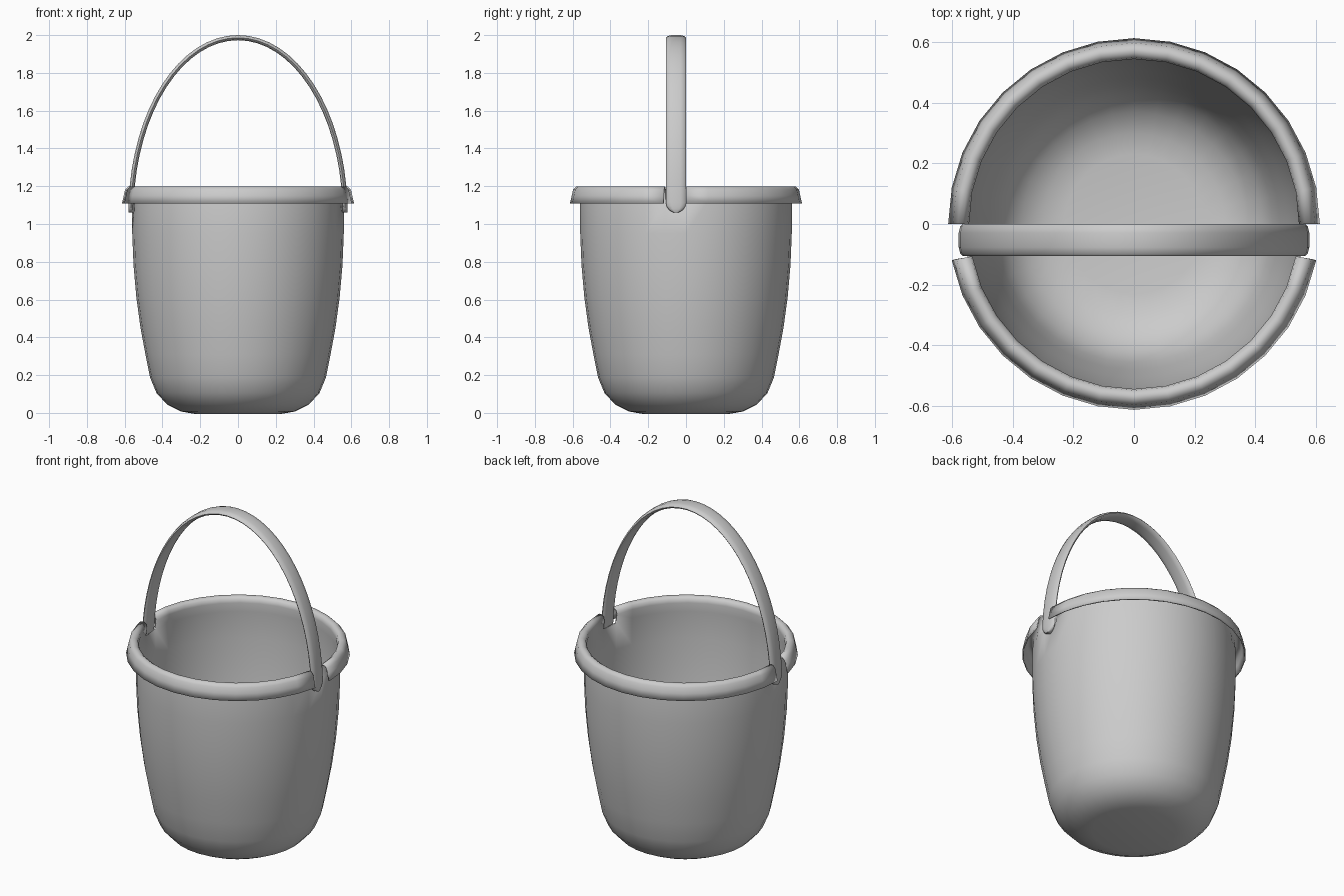
import bpy, bmesh, math
from mathutils import Vector

if "Cube" in bpy.data.objects:
    bpy.data.objects.remove(bpy.data.objects["Cube"])

SEGMENTS = 32

grey = bpy.data.materials.new("grey plastic")
grey.diffuse_color = (0.6, 0.6, 0.6, 1)
grey.use_nodes = True
grey.node_tree.nodes["Principled BSDF"].inputs["Base Color"].default_value = grey.diffuse_color


def finish(name, bm):
    """Turn a bmesh into a smooth shaded, grey object."""
    bmesh.ops.recalc_face_normals(bm, faces=bm.faces)
    mesh = bpy.data.meshes.new(name)
    bm.to_mesh(mesh)
    bm.free()
    obj = bpy.data.objects.new(name, mesh)
    bpy.context.collection.objects.link(obj)
    mesh.materials.append(grey)
    bpy.ops.object.select_all(action='DESELECT')
    obj.select_set(True)
    bpy.context.view_layer.objects.active = obj
    bpy.ops.object.shade_smooth_by_angle(angle=math.radians(50))
    return obj


# Bucket: lathed shell, profile (radius, height) from floor to rim skirt
wall = [(0.23, 0.003), (0.30, 0.015), (0.37, 0.05), (0.425, 0.11), (0.458, 0.19),
        (0.482, 0.31), (0.508, 0.45), (0.53, 0.61), (0.545, 0.78),
        (0.552, 0.95), (0.552, 1.11)]
rim = [(0.545, 1.165), (0.55, 1.187), (0.565, 1.198), (0.582, 1.198),
       (0.598, 1.182), (0.605, 1.15), (0.614, 1.11)]
bm = bmesh.new()
rings = []
for r, z in wall + rim:
    rings.append([bm.verts.new((r * math.cos(a), r * math.sin(a), z))
                  for a in (2 * math.pi * i / SEGMENTS for i in range(SEGMENTS))])
# Floor faces down, so the whole shell is wound outward
bm.faces.new(list(reversed(rings[0])))
# One segment of the rim is left open on each side for the handle
notches = (SEGMENTS - 1, SEGMENTS // 2)
for k in range(len(rings) - 1):
    for i in range(SEGMENTS):
        if k >= len(wall) - 1 and i in notches:
            continue
        j = (i + 1) % SEGMENTS
        bm.faces.new((rings[k][i], rings[k][j], rings[k + 1][j], rings[k + 1][i]))
bucket = finish("bucket", bm)
shell = bucket.modifiers.new("wall thickness", 'SOLIDIFY')
shell.thickness = 0.008
shell.offset = -1

# Handle: rounded band swept along a half ellipse, with round ends
STEPS = 32
A, B, BASE, MID_Y, HALF = 0.566, 0.926, 1.06, -0.053, 0.053
# Section (across, outward): gently crowned outside, flatter inside
section = [(-1, 0), (-0.85, 0.009), (-0.45, 0.014), (0.45, 0.014), (0.85, 0.009),
           (1, 0), (0.85, -0.009), (0.45, -0.013), (-0.45, -0.013), (-0.85, -0.009)]
heights = [0.0, 0.008, 0.02, 0.035, 0.053]
tips = [math.asin(h / B) for h in heights]
first = tips[-1]
angles = tips + [first + (math.pi - 2 * first) * i / STEPS for i in range(1, STEPS)]
angles += [math.pi - t for t in reversed(tips)]
bm = bmesh.new()
loops = []
for t in angles:
    centre = Vector((A * math.cos(t), MID_Y, BASE + B * math.sin(t)))
    out = Vector((B * math.cos(t), 0, A * math.sin(t))).normalized()
    drop = min(1.0, max(0.0, 1 - (centre.z - BASE) / HALF))
    width = HALF * max(0.2, math.sqrt(1 - drop * drop))
    loops.append([bm.verts.new(centre + out * o + Vector((0, s * width, 0)))
                  for s, o in section])
n = len(section)
for a, b in zip(loops, loops[1:]):
    for i in range(n):
        bm.faces.new((a[i], a[(i + 1) % n], b[(i + 1) % n], b[i]))
bm.faces.new(loops[0])
bm.faces.new(loops[-1])
finish("handle", bm)
